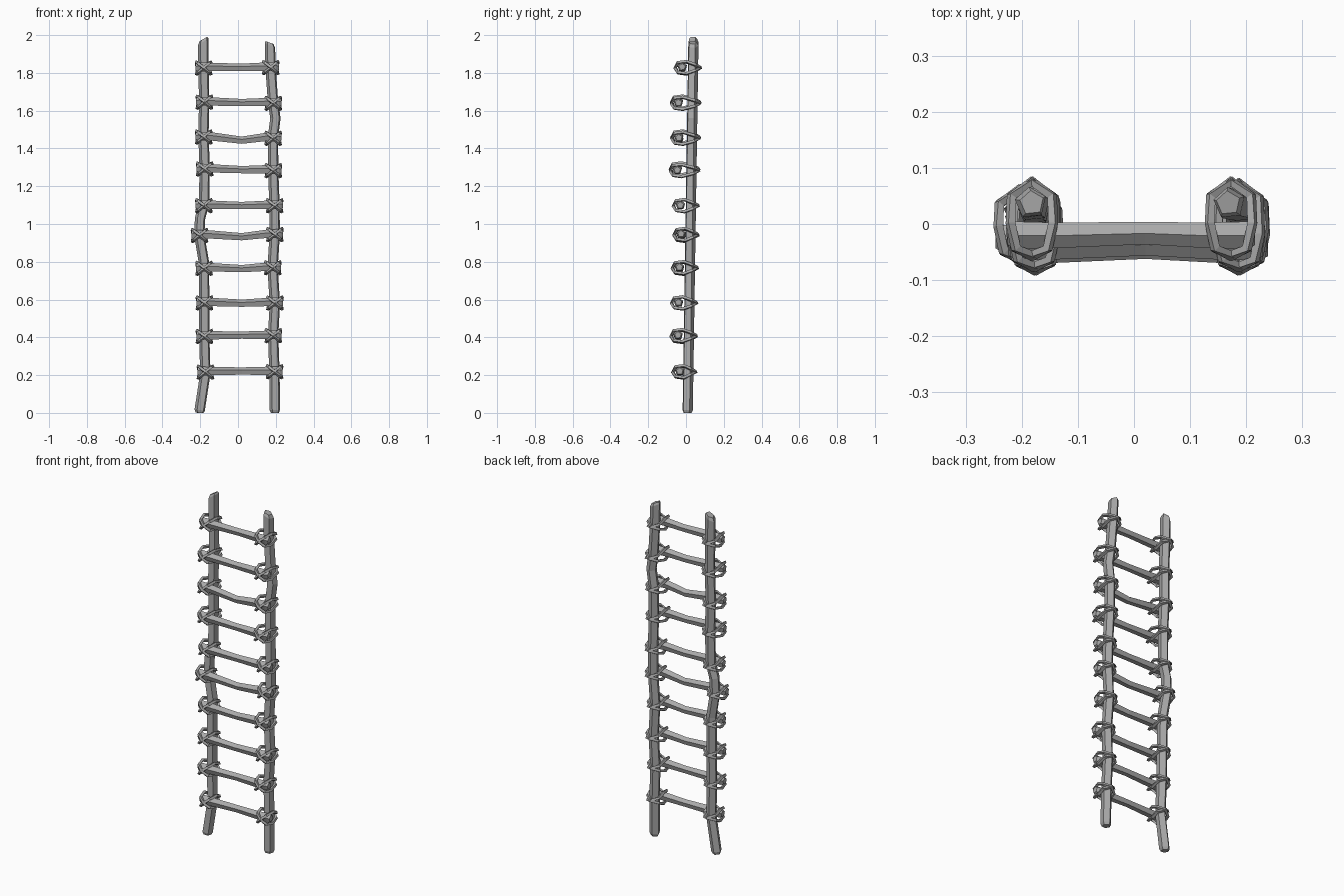
import bpy, bmesh, math, random
from mathutils import Vector

if "Cube" in bpy.data.objects:
    bpy.data.objects.remove(bpy.data.objects["Cube"])
rng = random.Random(4)

grey = bpy.data.materials.new("weathered grey")
grey.use_nodes = True
colour = (0.4, 0.4, 0.4, 1)
grey.diffuse_color = colour
grey.node_tree.nodes["Principled BSDF"].inputs["Base Color"].default_value = colour


def tube(name, path, radii, sides, ref, closed=False, spin=0.0, slant=0.0):
    """Faceted tube swept along a path; slant tilts the last ring in z by x."""
    bm = bmesh.new()
    pts = [Vector(p) for p in path]
    n = len(pts)
    rings = []
    for i, p in enumerate(pts):
        before = pts[i - 1] if closed or i else p
        after = pts[(i + 1) % n] if closed or i < n - 1 else p
        t = (after - before).normalized()
        u = (Vector(ref) - t * t.dot(Vector(ref))).normalized()
        v = t.cross(u)
        ring = []
        for k in range(sides):
            a = spin + math.tau * k / sides
            co = p + (u * math.cos(a) + v * math.sin(a)) * radii[i]
            if slant and i >= n - 2:
                co.z += slant * (co.x - p.x)
            ring.append(bm.verts.new(co))
        rings.append(ring)
    for i in range(n if closed else n - 1):
        a, b = rings[i], rings[(i + 1) % n]
        for k in range(sides):
            m = (k + 1) % sides
            bm.faces.new((a[k], a[m], b[m], b[k]))
    if not closed:
        bm.faces.new(rings[0][::-1])
        bm.faces.new(rings[-1])
    bmesh.ops.recalc_face_normals(bm, faces=bm.faces)
    mesh = bpy.data.meshes.new(name)
    bm.to_mesh(mesh)
    bm.free()
    mesh.materials.append(grey)
    obj = bpy.data.objects.new(name, mesh)
    bpy.context.collection.objects.link(obj)
    return obj


# Crooked side rails as (x, z) points, leaning slightly back with height
right_rail = [(-.203, 0), (-.202, .015), (-.172, .21), (-.178, .41), (-.178, .6), (-.18, .8),
              (-.204, .94), (-.2, 1.03), (-.178, 1.11), (-.176, 1.3), (-.182, 1.48),
              (-.178, 1.65), (-.182, 1.83), (-.184, 1.965), (-.182, 1.98)]
left_rail = [(.196, 0), (.196, .015), (.194, .21), (.187, .41), (.196, .58), (.184, .77),
             (.195, .94), (.194, 1.1), (.187, 1.29), (.186, 1.46), (.199, 1.56),
             (.186, 1.65), (.173, 1.83), (.17, 1.945), (.168, 1.96)]


def rail_y(z):
    return .007 + .0155 * z


for name, rail, slant in (("right_rail", right_rail, .7), ("left_rail", left_rail, -.5)):
    radii = [.022] + [.029] * (len(rail) - 2) + [.022]
    tube(name, [(x, rail_y(z), z) for x, z in rail], radii, 5, (0, 1, 0),
         spin=.1, slant=slant)


def rail_x(rail, z):
    for (xa, za), (xb, zb) in zip(rail, rail[1:]):
        if za <= z <= zb:
            return xa + (xb - xa) * (z - za) / (zb - za)


# Rungs: height, depth, sag in the middle
rungs = [(.22, -.033, 0), (.41, -.042, 0), (.585, -.04, -.006), (.77, -.035, -.008),
         (.945, -.026, -.014), (1.1, -.03, -.004), (1.29, -.046, -.004),
         (1.46, -.038, -.018), (1.645, -.04, -.004), (1.83, -.02, -.002)]

for i, (z, y, sag) in enumerate(rungs):
    xr, xl = rail_x(right_rail, z), rail_x(left_rail, z)
    lift = rng.uniform(-.003, .005)
    path = [(xr - .043, y, z + lift), (xr - .03, y, z + lift), (xr + .04, y, z + lift * .5),
            (0.02, y + .004, z + sag), (xl - .04, y, z - lift * .5),
            (xl + .03, y, z - lift), (xl + .043, y, z - lift)]
    tube(f"rung_{i + 1}", path, [.018, .026, .024, .021, .024, .026, .018], 5, (0, 1, 0),
         spin=.35)

    # Crossed rope lashings around each joint
    for side, x, zj in (("right", xr, z + lift), ("left", xl, z - lift)):
        for tilt in (-1, 1):
            front, back = y - .035, rail_y(z) + .036
            loop = []
            for s, depth, w in ((0, front - .002, 0), (.75, front + .012, .8),
                                (1, y + .022, 1), (.95, back - .022, .45),
                                (0, back + .005, 0), (-.95, back - .022, -.45),
                                (-1, y + .022, -1), (-.75, front + .012, -.8)):
                loop.append((x + s * .038, depth, zj - .003 + tilt * w * .032))
            rope = "rising" if tilt > 0 else "falling"
            tube(f"{side}_lashing_{i + 1}_{rope}", loop, [.0095] * len(loop), 4,
                 (0, .05, 1), closed=True, spin=.4)
